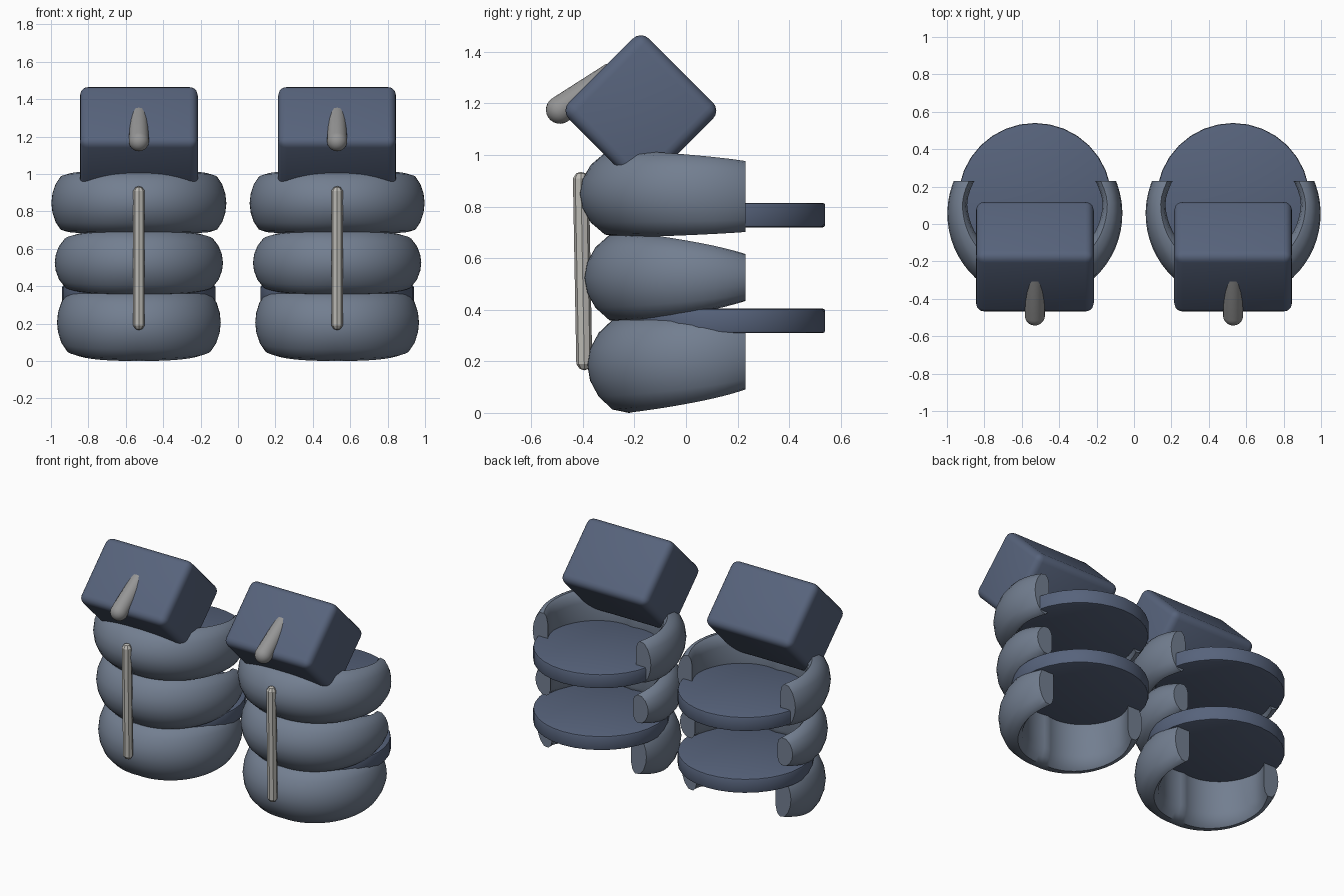
import bpy, bmesh, math
from mathutils import Vector, Matrix

if "Cube" in bpy.data.objects:
    bpy.data.objects.remove(bpy.data.objects["Cube"])


def material(name, rgb):
    m = bpy.data.materials.new(name)
    m.diffuse_color = (*rgb, 1)
    m.use_nodes = True
    m.node_tree.nodes["Principled BSDF"].inputs["Base Color"].default_value = m.diffuse_color
    return m


PUFF = material("slate", (0.17, 0.21, 0.28))
NAVY = material("navy", (0.095, 0.125, 0.20))
PALE = material("pale grey", (0.50, 0.49, 0.46))
GREY = material("mid grey", (0.30, 0.30, 0.30))


def finish(bm, name, mat, angle=40):
    bmesh.ops.recalc_face_normals(bm, faces=bm.faces)
    me = bpy.data.meshes.new(name)
    bm.to_mesh(me)
    bm.free()
    ob = bpy.data.objects.new(name, me)
    bpy.context.collection.objects.link(ob)
    me.materials.append(mat)
    bpy.ops.object.select_all(action='DESELECT')
    ob.select_set(True)
    bpy.context.view_layer.objects.active = ob
    if angle:
        bpy.ops.object.shade_smooth_by_angle(angle=math.radians(angle))
    return ob


# Half section of a padded ring: (fraction of thickness, fraction of half height)
HALF = [(0, 0.55), (0.08, 0.85), (0.25, 1), (0.55, 0.93), (0.8, 0.66), (0.95, 0.33)]
SECTION = [(0, 0)] + HALF + [(1, 0)] + [(a, -b) for a, b in reversed(HALF)]


def padded_ring(name, cx, radius, z_front, h_front, z_end, h_end):
    bm = bmesh.new()
    rows, steps, span = [], 40, math.radians(122)
    for i in range(steps + 1):
        a = -span + 2 * span * i / steps
        u = (abs(a) / math.radians(113)) ** 2.5
        t = 0.22 + (0.10 - 0.22) * min(1, abs(a) / math.radians(100))
        h = h_front + (h_end - h_front) * u
        z = z_front + (z_end - z_front) * u
        row = []
        for f, g in SECTION:
            r = radius - t + t * f
            row.append(bm.verts.new((cx + r * math.sin(a), 0.055 - r * math.cos(a), z + h * g)))
        rows.append(row)
    n = len(SECTION)
    for p, q in zip(rows, rows[1:]):
        for j in range(n):
            bm.faces.new((p[j], p[(j + 1) % n], q[(j + 1) % n], q[j]))
    # Flat cut across the open back
    bmesh.ops.bisect_plane(bm, geom=bm.verts[:] + bm.edges[:] + bm.faces[:],
                           plane_co=(0, 0.23, 0), plane_no=(0, 1, 0), clear_outer=True)
    bmesh.ops.holes_fill(bm, edges=[e for e in bm.edges if e.is_boundary], sides=0)
    return finish(bm, name, PUFF, 50)


def disc(name, cx, z):
    bm = bmesh.new()
    bmesh.ops.create_cone(bm, cap_ends=True, segments=32, radius1=0.41, radius2=0.41, depth=0.095,
                          matrix=Matrix.Translation((cx, 0.13, z)))
    rim = [e for e in bm.edges if abs(e.verts[0].co.z - e.verts[1].co.z) < 1e-4]
    bmesh.ops.bevel(bm, geom=rim, offset=0.01, segments=2, profile=0.5, affect='EDGES')
    return finish(bm, name, NAVY)


def lathe(name, mat, start, end, profile, sides, angle):
    """Revolve (distance, radius) points about the line start-end; the first and last are poles."""
    bm = bmesh.new()
    start, end = Vector(start), Vector(end)
    rot = (end - start).to_track_quat('Z', 'Y')
    rings = [[bm.verts.new(start + rot @ Vector((r * math.cos(k * math.tau / sides),
                                                 r * math.sin(k * math.tau / sides), d)))
              for k in range(sides)] for d, r in profile]
    for p, q in zip(rings, rings[1:]):
        for k in range(sides):
            bm.faces.new((p[k], p[(k + 1) % sides], q[(k + 1) % sides], q[k]))
    bmesh.ops.remove_doubles(bm, verts=bm.verts, dist=1e-5)
    return finish(bm, name, mat, angle)


for side, cx in (("left", -0.53), ("right", 0.53)):
    # Padded body rings
    padded_ring(side + "_top_ring", cx, 0.468, 0.85, 0.170, 0.84, 0.14)
    padded_ring(side + "_middle_ring", cx, 0.45, 0.525, 0.178, 0.525, 0.10)
    padded_ring(side + "_bottom_ring", cx, 0.438, 0.187, 0.187, 0.22, 0.14)

    # Round shelves inside the body
    disc(side + "_lower_disc", cx, 0.357)
    disc(side + "_upper_disc", cx, 0.767)

    # Rounded box head, tipped by 45 degrees
    bm = bmesh.new()
    bmesh.ops.create_cube(bm, size=1)
    bmesh.ops.scale(bm, vec=(0.63, 0.44, 0.44), verts=bm.verts)
    bmesh.ops.bevel(bm, geom=bm.edges[:], offset=0.045, segments=4, profile=0.5, affect='EDGES')
    bmesh.ops.transform(bm, verts=bm.verts, matrix=Matrix.Translation((cx, -0.175, 1.172))
                        @ Matrix.Rotation(math.radians(45), 4, 'X'))
    finish(bm, side + "_head", NAVY)

    # Round-ended nose sunk into the head
    R = 0.054
    cap = [(-R * math.cos(a), R * math.sin(a)) for a in (i * math.pi / 12 for i in range(7))]
    lathe(side + "_nose", GREY, (cx, -0.489, 1.175), (cx, -0.28, 1.315),
          cap + [(0.25, R * 0.9), (0.25, 0)], 20, 50)

    # Faceted front strip
    lathe(side + "_front_strip", PALE, (cx, -0.394, 0.165), (cx, -0.408, 0.935),
          [(0, 0), (0.006, 0.018), (0.025, 0.031), (0.745, 0.031), (0.764, 0.018), (0.77, 0)], 8, 0)
